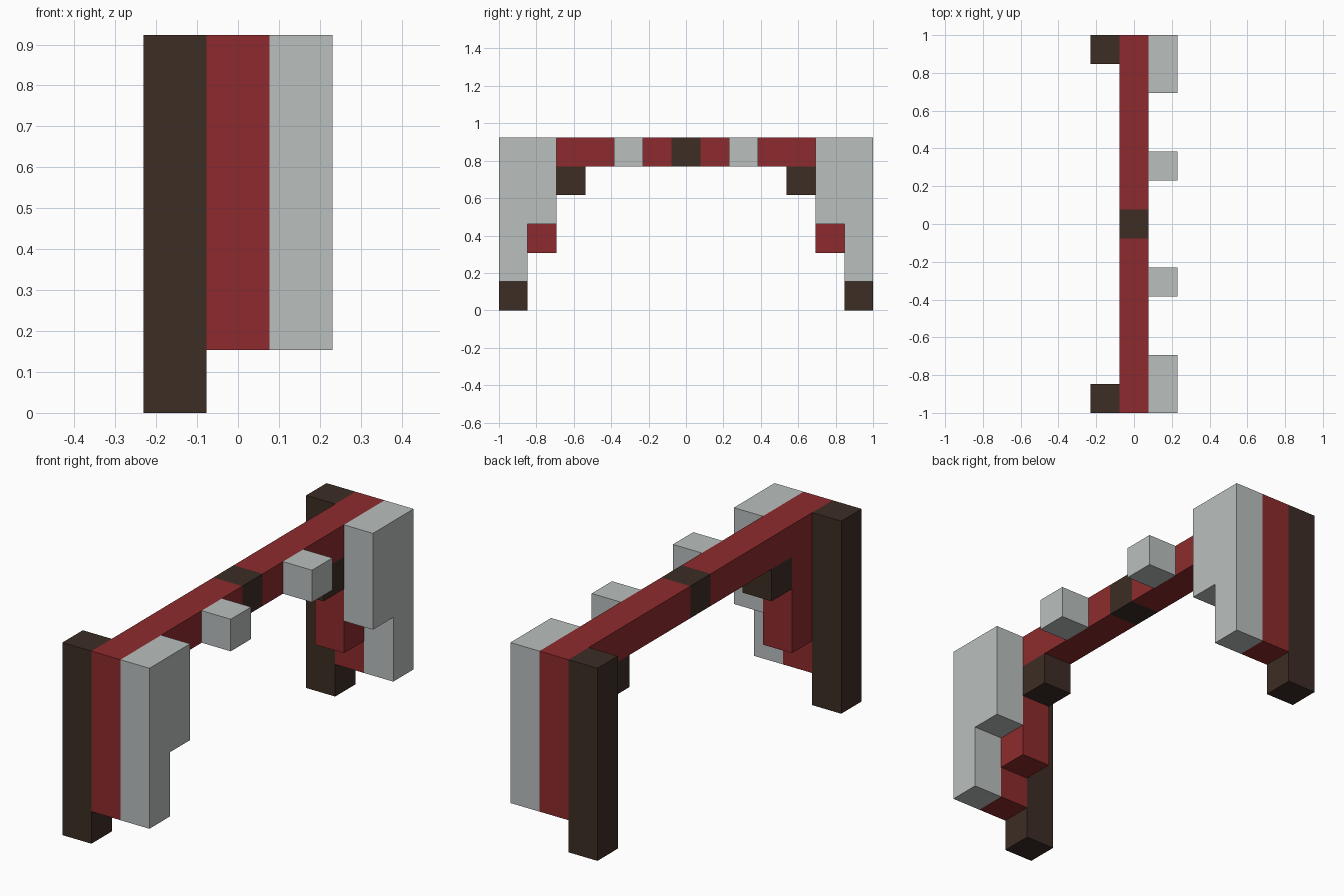
import bpy
import bmesh

cube = bpy.data.objects.get("Cube")
if cube:
    bpy.data.objects.remove(cube, do_unlink=True)

U = 2 / 13  # size of one block


def material(name, rgb):
    m = bpy.data.materials.new(name)
    m.use_nodes = True
    m.diffuse_color = (*rgb, 1)
    m.node_tree.nodes["Principled BSDF"].inputs["Base Color"].default_value = (*rgb, 1)
    return m


RED = material("deep red", (0.27, 0.024, 0.026))
GREY = material("light grey", (0.49, 0.52, 0.515))
DARK = material("dark brown", (0.045, 0.026, 0.018))


def slab(name, layer, profile, mat, side=1):
    """Extrude a (y, z) profile, in blocks, across one block layer in x."""
    bm = bmesh.new()
    x = (layer - 0.5) * U
    face = bm.faces.new([bm.verts.new((x, side * y * U, z * U)) for y, z in profile])
    out = bmesh.ops.extrude_face_region(bm, geom=[face])
    moved = [v for v in out["geom"] if isinstance(v, bmesh.types.BMVert)]
    bmesh.ops.translate(bm, verts=moved, vec=(U, 0, 0))
    bmesh.ops.recalc_face_normals(bm, faces=bm.faces)
    mesh = bpy.data.meshes.new(name)
    bm.to_mesh(mesh)
    bm.free()
    mesh.materials.append(mat)
    obj = bpy.data.objects.new(name, mesh)
    bpy.context.collection.objects.link(obj)
    return obj


def box(y0, y1, z0, z1):
    return [(y0, z0), (y1, z0), (y1, z1), (y0, z1)]


# Stepped outlines of the half arch and its side cheek
ARCH = [(0.5, 6), (6.5, 6), (6.5, 1), (5.5, 1), (5.5, 2), (4.5, 2), (4.5, 5), (0.5, 5)]
CHEEK = [(4.5, 6), (6.5, 6), (6.5, 1), (5.5, 1), (5.5, 3), (4.5, 3)]

# Dark block in the middle of the beam
slab("keystone", 0, box(-0.5, 0.5, 5, 6), DARK)

# Mirrored front and back halves
for end, side in (("front", -1), ("back", 1)):
    slab(end + "_arch", 0, ARCH, RED, side)
    slab(end + "_cheek", 1, CHEEK, GREY, side)
    slab(end + "_post", -1, box(5.5, 6.5, 0, 6), DARK, side)
    slab(end + "_bracket", 0, box(3.5, 4.5, 4, 5), DARK, side)
    slab(end + "_stud", 1, box(1.5, 2.5, 5, 6), GREY, side)
